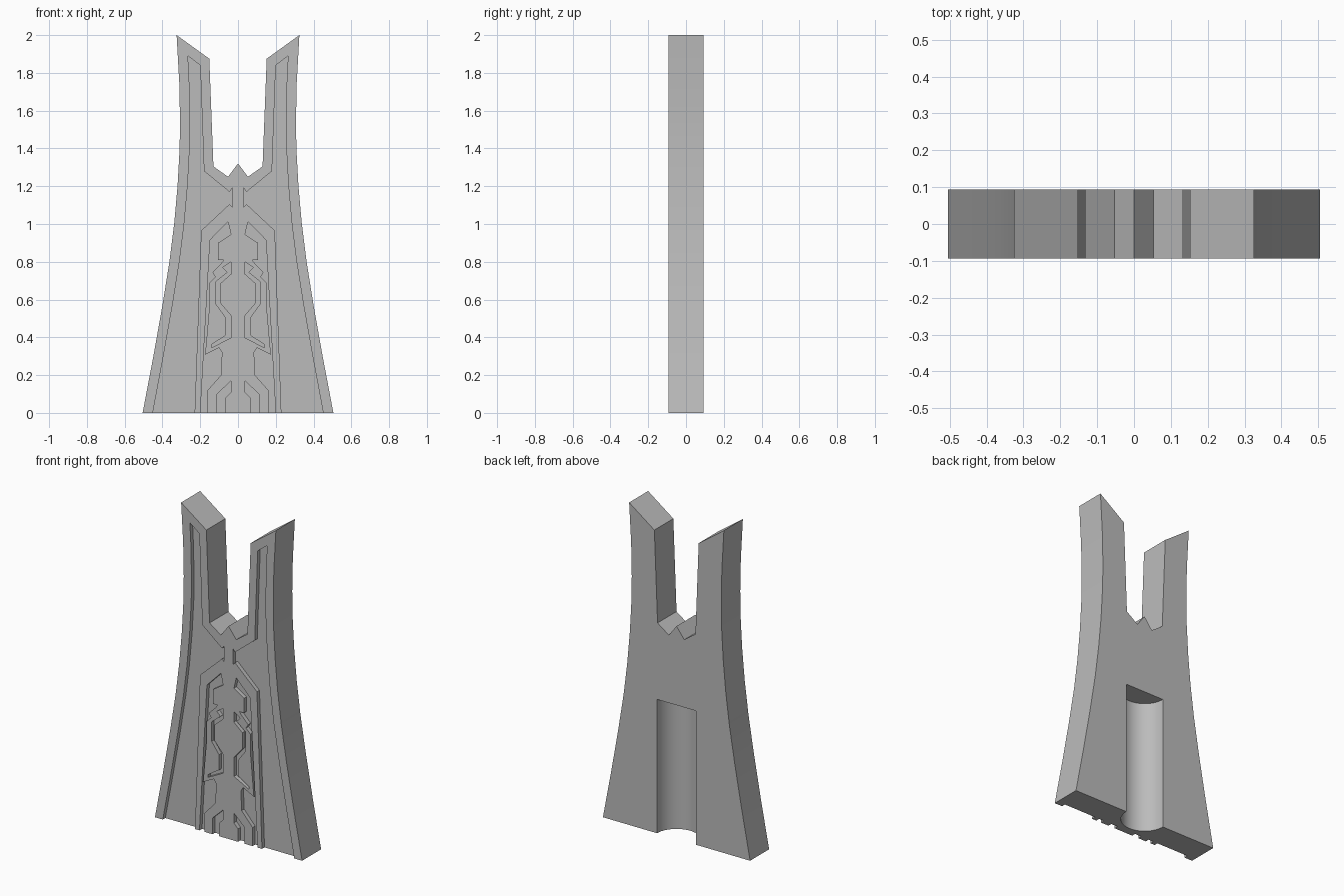
import bpy, bmesh, math

old = bpy.data.objects.get("Cube")
if old:
    bpy.data.objects.remove(old, do_unlink=True)

HALF = 0.093      # half thickness of the slab
DEPTH = 0.025     # depth of the front relief
FLOOR = -0.01     # cutters reach slightly below the base

grey = bpy.data.materials.new("plain_grey")
grey.use_nodes = True
colour = (0.5, 0.5, 0.5, 1)
grey.diffuse_color = colour
grey.node_tree.nodes["Principled BSDF"].inputs["Base Color"].default_value = colour


def make_prism(name, outline, y0, y1):
    """Closed solid from an (x, z) outline running from y0 to y1."""
    bm = bmesh.new()
    front = [bm.verts.new((x, y0, z)) for x, z in outline]
    back = [bm.verts.new((x, y1, z)) for x, z in outline]
    bm.faces.new(front)
    bm.faces.new(list(reversed(back)))
    for i in range(len(front)):
        bm.faces.new((front[i - 1], back[i - 1], back[i], front[i]))
    bmesh.ops.recalc_face_normals(bm, faces=bm.faces[:])
    return make_object(name, bm)


def make_object(name, bm):
    mesh = bpy.data.meshes.new(name)
    bm.to_mesh(mesh)
    bm.free()
    mesh.materials.append(grey)
    obj = bpy.data.objects.new(name, mesh)
    bpy.context.scene.collection.objects.link(obj)
    return obj


def cut(target, cutter):
    """Subtract the cutter, keeping the first solver result that has faces."""
    cutter.hide_render = True
    mod = target.modifiers.new("cut", 'BOOLEAN')
    mod.operation = 'DIFFERENCE'
    mod.object = cutter
    for solver in ('EXACT', 'MANIFOLD'):
        mod.solver = solver
        bpy.context.view_layer.update()
        graph = bpy.context.evaluated_depsgraph_get()
        result = bpy.data.meshes.new_from_object(target.evaluated_get(graph))
        if len(result.polygons) > 0:
            target.data = result
            break
    target.modifiers.remove(mod)
    bpy.data.objects.remove(cutter, do_unlink=True)


def mirrored(outline):
    return [(-x, z) for x, z in reversed(outline)]


# Flared side curve, shared by the silhouette and the sunken side panels
side = [(.505, 0), (.448, .3), (.4, .57), (.363, .8), (.338, 1), (.32, 1.2),
        (.309, 1.4), (.307, 1.55), (.311, 1.75), (.325, 2)]
notch = [(.152, 1.875), (.13, 1.305), (.053, 1.25)]
half = side + notch
body = make_prism("forked_slab", half + [(0, 1.32)] + mirrored(half), -HALF, HALF)

# Sunken side panel: follows the flare, pinched toward the middle
panel = [(x - .053, z) for x, z in side[:-1]]
panel[0] = (.453, FLOOR)
panel += [(.265, 1.89), (.2, 1.84), (.18, 1.28), (.045, 1.17), (.03, 1.19),
          (.03, 1.09), (.045, 1.105), (.195, .965), (.23, FLOOR)]

# Long angular channel beside the central column
channel = [(.053, 1.013), (.037, .944), (.106, .9), (.106, .81), (.075, .81),
           (.09, .79), (.135, .745), (.12, .72), (.15, .69), (.15, .58),
           (.174, .308), (.1, .345), (.085, .32), (.09, .2), (.165, .115),
           (.165, FLOOR), (.2, FLOOR), (.148, .915)]

# Narrow zigzag inlay and the small slot at the foot
zigzag = [(.037, .8), (.037, .735), (.095, .684), (.095, .583), (.037, .515),
          (.037, .398), (.14, .345), (.14, .362), (.065, .41), (.065, .505),
          (.116, .575), (.116, .695), (.055, .745), (.08, .77)]
slot = [(.037, .17), (.11, .1), (.11, FLOOR), (.065, FLOOR), (.065, .08), (.037, .11)]

for outline in (panel, channel, zigzag, slot):
    for shape in (outline, mirrored(outline)):
        cut(body, make_prism("relief_cutter", shape, -HALF - .05, -HALF + DEPTH))

# Round socket in the back, open at the base
RADIUS, TOP, BELOW = .134, .83, .1
circle = bmesh.new()
bmesh.ops.create_cone(circle, cap_ends=True, segments=64, radius1=RADIUS,
                      radius2=RADIUS, depth=TOP + BELOW)
bmesh.ops.translate(circle, vec=(0, HALF, (TOP - BELOW) / 2), verts=circle.verts[:])
cut(body, make_object("socket_cutter", circle))

# Smooth the flared sides and the socket, keep the corners crisp
bpy.context.view_layer.update()
bpy.context.view_layer.objects.active = body
body.select_set(True)
bpy.ops.object.shade_smooth_by_angle(angle=math.radians(20))
